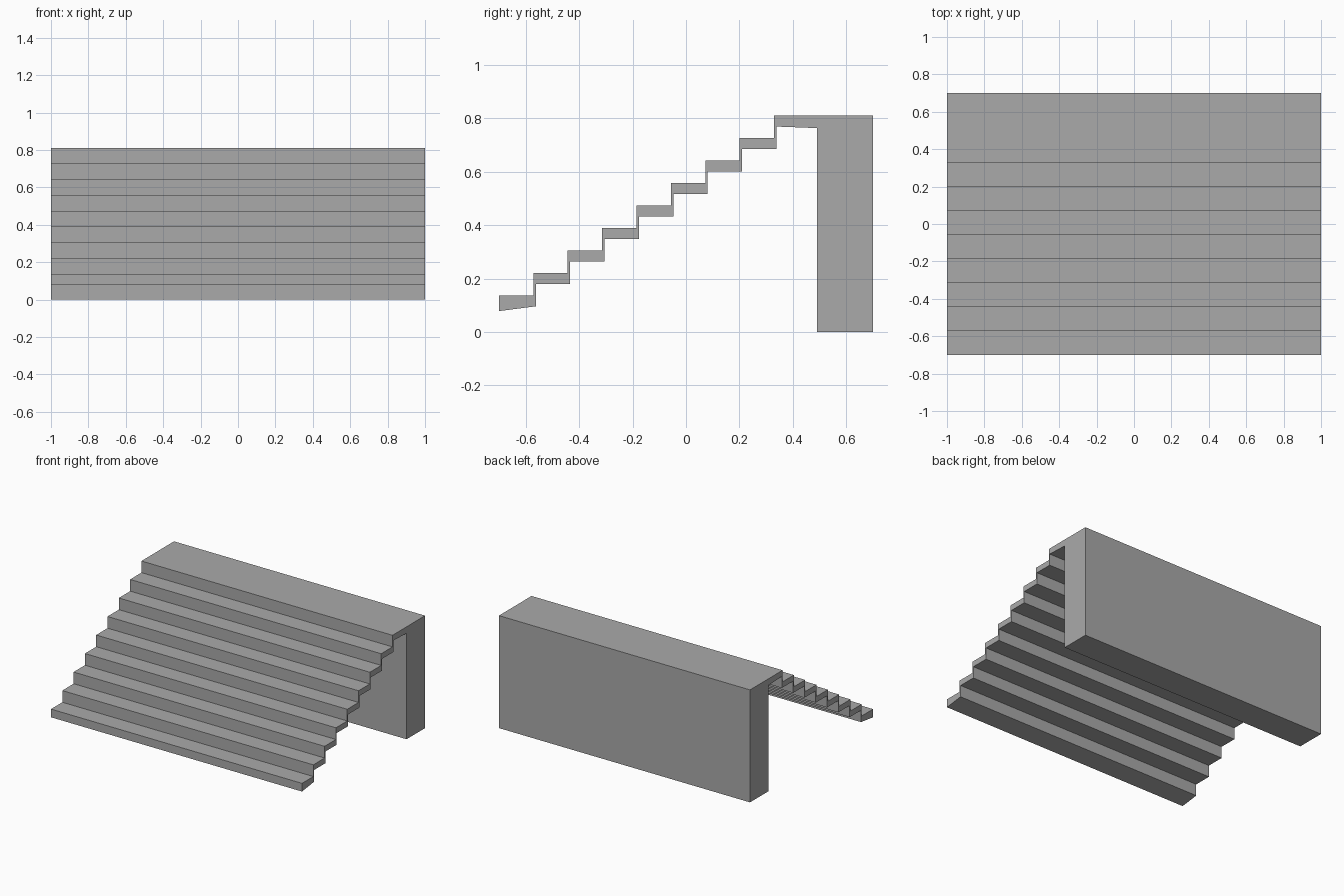
import bpy
import bmesh

cube = bpy.data.objects.get("Cube")
if cube:
    bpy.data.objects.remove(cube, do_unlink=True)

grey = bpy.data.materials.new("concrete_grey")
grey.use_nodes = True
colour = (0.4, 0.4, 0.4, 1)
grey.diffuse_color = colour
grey.node_tree.nodes["Principled BSDF"].inputs["Base Color"].default_value = colour


def extrude_profile(name, profile, reverse_ends=False):
    """Sweep a closed (y, z) outline across the full width."""
    bm = bmesh.new()
    right = [bm.verts.new((-1, y, z)) for y, z in profile]
    left = [bm.verts.new((1, y, z)) for y, z in profile]
    ends = [bm.faces.new(right), bm.faces.new(left)]
    for i in range(len(profile)):
        j = (i + 1) % len(profile)
        bm.faces.new((right[i], right[j], left[j], left[i]))
    bmesh.ops.recalc_face_normals(bm, faces=bm.faces[:])
    if reverse_ends:
        bmesh.ops.reverse_faces(bm, faces=ends)
    mesh = bpy.data.meshes.new(name)
    bm.to_mesh(mesh)
    bm.free()
    mesh.materials.append(grey)
    obj = bpy.data.objects.new(name, mesh)
    bpy.context.collection.objects.link(obj)
    return obj


# Stair dimensions
STEPS = 8
GOING, RISE = 0.1287, 0.0842
FRONT, FIRST_TOP = -0.70, 0.137
TREAD, RISER = 0.041, 0.009
TOP = 0.81
LANDING_Y = FRONT + STEPS * GOING
WALL_Y = 0.49

# Folded flight: treads and risers above, stepped soffit below
upper, lower = [], [(FRONT, 0.078)]
for i in range(STEPS):
    y, z = FRONT + i * GOING, FIRST_TOP + i * RISE
    upper += [(y, z), (y + GOING, z)]
    if i:
        lower.append((y + RISER, z - TREAD))
    lower.append((y + GOING + RISER, z - TREAD))
upper.append((LANDING_Y, TOP - TREAD))
lower.append((LANDING_Y + RISER, TOP - TREAD))
extrude_profile("stair_flight", upper + lower[::-1])

# Landing slab bridging the flight and the wall
extrude_profile("landing", [(LANDING_Y, TOP), (WALL_Y, TOP),
                            (WALL_Y, 0.763), (LANDING_Y, TOP - TREAD)],
                reverse_ends=True)

# Back supporting wall
extrude_profile("back_wall", [(WALL_Y, 0), (0.70, 0), (0.70, TOP), (WALL_Y, TOP)])
